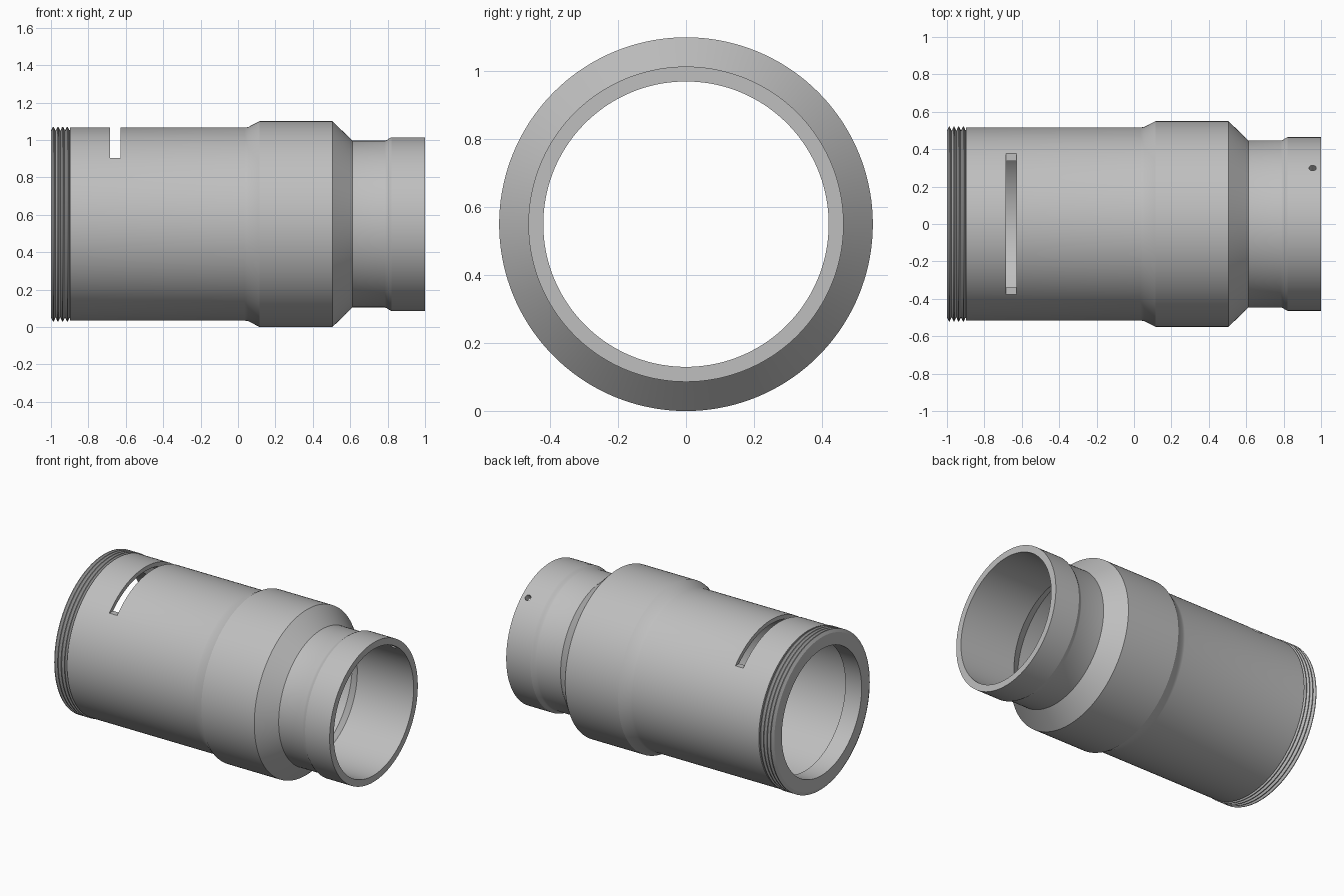
import bpy, bmesh, math
from mathutils import Vector, Matrix

cube = bpy.data.objects.get("Cube")
if cube:
    bpy.data.objects.remove(cube, do_unlink=True)

SEGMENTS = 144
AXIS_Z = 0.55

grey = bpy.data.materials.new("satin grey metal")
grey.use_nodes = True
colour = (0.52, 0.52, 0.52, 1)
grey.diffuse_color = colour
grey.node_tree.nodes["Principled BSDF"].inputs["Base Color"].default_value = colour


def add_object(name, bm):
    bmesh.ops.recalc_face_normals(bm, faces=bm.faces)
    mesh = bpy.data.meshes.new(name)
    bm.to_mesh(mesh)
    bm.free()
    mesh.materials.append(grey)
    obj = bpy.data.objects.new(name, mesh)
    bpy.context.collection.objects.link(obj)
    return obj


def revolve(name, profile):
    """Closed (x, radius) profile turned about the tube axis."""
    bm = bmesh.new()
    rings = []
    for i in range(SEGMENTS):
        a = math.tau * i / SEGMENTS
        rings.append([bm.verts.new((x, r * math.sin(a), AXIS_Z + r * math.cos(a)))
                      for x, r in profile])
    n = len(profile)
    for i, ring in enumerate(rings):
        after = rings[(i + 1) % SEGMENTS]
        for j in range(n):
            k = (j + 1) % n
            bm.faces.new((ring[j], ring[k], after[k], after[j]))
    return add_object(name, bm)


# Threaded end: evenly pitched ridges
PITCH, TURNS = 0.025, 4
thread = []
for i in range(TURNS):
    x = -1 + i * PITCH
    thread += [(x, 0.499), (x + 0.4 * PITCH, 0.52), (x + 0.6 * PITCH, 0.52)]
thread.append((-0.9, 0.499))

# Outer body, swollen collar, shoulder and neck
outer = [(-0.898, 0.516), (0.035, 0.516), (0.055, 0.519), (0.115, 0.55),
         (0.505, 0.55), (0.612, 0.446), (0.785, 0.446), (0.797, 0.45),
         (0.808, 0.458), (0.82, 0.464), (1, 0.464)]

# Bore, wide in the middle and narrow at both mouths
inner = [(1, 0.42), (0.585, 0.42), (0.5, 0.488), (-0.88, 0.488), (-0.88, 0.42), (-1, 0.42)]

body = revolve("tube_body", thread + outer + inner)

# Cutter for the crosswise top slot
bm = bmesh.new()
bmesh.ops.create_cube(bm, size=1, matrix=Matrix.Translation((-0.656, 0, 1.053))
                      @ Matrix.Diagonal((0.058, 1.2, 0.3, 1)))
slot = add_object("slot_cutter", bm)

# Cutter for the small radial pin hole
bm = bmesh.new()
direction = Vector((0, 0.30, 0.355)).normalized()
matrix = (Matrix.Translation(Vector((0.955, 0, AXIS_Z)) + direction * 0.45)
          @ direction.to_track_quat('Z', 'Y').to_matrix().to_4x4())
bmesh.ops.create_cone(bm, cap_ends=True, segments=24, radius1=0.019, radius2=0.019,
                      depth=0.2, matrix=matrix)
hole = add_object("pin_hole_cutter", bm)

# Cut both openings, then discard the cutters
bpy.context.view_layer.objects.active = body
body.select_set(True)
for cutter in (slot, hole):
    cutter.hide_render = True
    mod = body.modifiers.new(cutter.name, 'BOOLEAN')
    mod.operation = 'DIFFERENCE'
    mod.solver = 'EXACT'
    mod.object = cutter
    bpy.ops.object.modifier_apply(modifier=mod.name)
    bpy.data.objects.remove(cutter, do_unlink=True)

bpy.ops.object.shade_smooth_by_angle(angle=math.radians(25))
